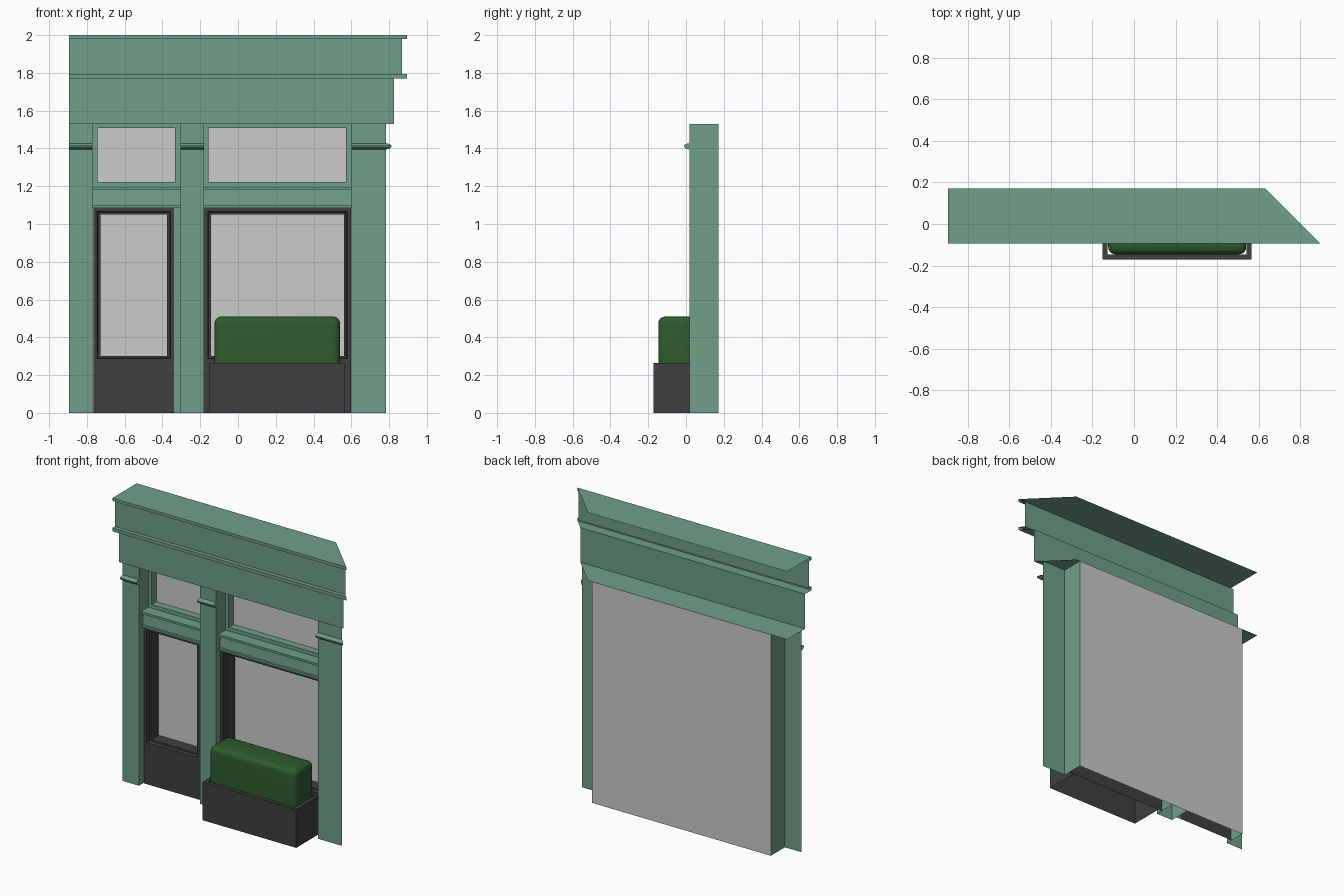
import bpy, bmesh

if "Cube" in bpy.data.objects:
    bpy.data.objects.remove(bpy.data.objects["Cube"])

def mat(name, rgb):
    m = bpy.data.materials.new(name)
    m.diffuse_color = (*rgb, 1)
    m.use_nodes = True
    m.node_tree.nodes["Principled BSDF"].inputs["Base Color"].default_value = m.diffuse_color
    return m

GREEN = mat("green_paint", (0.16, 0.35, 0.245))
DARK = mat("dark_paint", (0.05, 0.05, 0.05))
LEAF = mat("hedge_green", (0.026, 0.1, 0.026))
BACK = 0.172      # rear plane
FACE = 0.018      # front of the posts
DOOR = 0.065      # front of the recessed joinery
TOP = 1.53        # underside of the cornice
LEFT = -0.896

def mitre(y):
    return 0.802 - y

def add(name, verts, faces, material):
    me = bpy.data.meshes.new(name)
    me.from_pydata(verts, [], faces)
    me.update()
    ob = bpy.data.objects.new(name, me)
    bpy.context.collection.objects.link(ob)
    if material:
        me.materials.append(material)
    return ob

def skin(name, rows, material, closed=False, caps=()):
    """Bridge successive rows of points; optionally cap given rows."""
    n = len(rows[0])
    faces = []
    for r in range(len(rows) - 1):
        a, b = r * n, (r + 1) * n
        for k in range(n if closed else n - 1):
            j = (k + 1) % n
            faces.append((a + k, a + j, b + j, b + k))
    for r in caps:
        ids = [r * n + k for k in range(n)]
        faces.append(ids if r else ids[::-1])
    return add(name, [p for row in rows for p in row], faces, material)

def run(name, profile, x0, x1, material, caps=()):
    """Sweep a (y, z) profile along x; x1=None ends on the corner mitre."""
    return skin(name, [[(x0, y, z) for y, z in profile],
                       [(mitre(y) if x1 is None else x1, y, z) for y, z in profile]],
                material, caps=caps)

def frame(name, rects, material):
    """Rectangular frame from nested (x0, x1, z0, z1, y) rectangles."""
    rows = [[(a, y, c), (b, y, c), (b, y, d), (a, y, d)] for a, b, c, d, y in rects]
    return skin(name, rows, material, closed=True)

# Cornice shell, mitred at the right corner
run("cornice", [(BACK, 2.0), (-0.094, 2.0), (-0.094, 1.98), (-0.065, 1.98),
                (-0.065, 1.793), (-0.094, 1.793), (-0.094, 1.77), (-0.023, 1.77),
                (-0.023, TOP), (BACK, TOP)], LEFT, None, GREEN)

# Posts with their returns
posts = {
    "left_post": [(LEFT, FACE), (-0.77, FACE), (-0.77, BACK)],
    "middle_post": [(-0.305, BACK), (-0.305, FACE), (-0.18, FACE), (-0.18, BACK)],
    "right_post": [(0.6, BACK), (0.6, FACE), (mitre(FACE), FACE)],
}
for name, path in posts.items():
    skin(name, [[(x, y, z) for x, y in path] for z in (0, TOP)], GREEN)

# Post mouldings
bead = [(FACE, 1.427), (0.0, 1.424), (-0.01, 1.416), (-0.01, 1.408),
        (0.0, 1.398), (FACE, 1.395)]
run("left_moulding", bead, LEFT, -0.77, GREEN, caps=(1,))
run("middle_moulding", bead, -0.305, -0.18, GREEN, caps=(0, 1))
run("right_moulding", bead, 0.6, None, GREEN, caps=(0,))

# Glazing plane closing the back
run("glazing", [(BACK, TOP), (BACK, 0)], -0.77, 0.6, None)

# Two bays: (name, bay x0, bay x1, joinery x0, joinery x1)
for name, b0, b1, j0, j1 in (("door", -0.77, -0.305, -0.766, -0.338),
                             ("window", -0.18, 0.6, -0.18, 0.598)):
    # Transom frame
    frame(name + "_transom_frame", [
        (b0, b1, 1.197, TOP, 0.12),
        (b0 + 0.025, b1 - 0.028, 1.222, 1.507, 0.12),
        (b0 + 0.025, b1 - 0.028, 1.222, 1.507, BACK)], GREEN)
    # Cross beam with ledges
    run(name + "_beam", [(0.12, 1.197), (0.04, 1.197), (0.04, 1.182), (DOOR, 1.182),
                         (DOOR - 0.005, 1.10), (0.045, 1.10), (0.045, 1.086),
                         (BACK, 1.086)], b0, b1, GREEN)
    # Stepped dark frame around the glass
    w = 0.038
    frame(name + "_frame", [
        (j0, j1, 0.276, 1.086, DOOR),
        (j0 + 0.02, j1 - 0.02, 0.288, 1.066, DOOR),
        (j0 + 0.025, j1 - 0.025, 0.291, 1.061, 0.09),
        (j0 + w, j1 - w, 0.302, 1.05, 0.09),
        (j0 + w, j1 - w, 0.302, 1.05, BACK)], DARK)
    # Kick panel
    run(name + "_kick_panel", [(DOOR, 0.276), (DOOR, 0)], j0, j1, DARK)

# Green jamb strip beside the door
run("door_jamb", [(DOOR, 1.086), (DOOR, 0)], -0.338, -0.305, GREEN)

# Open planter box
def planter_row(inset, z):
    x0, x1, y = -0.152 + inset, 0.566 - inset, -BACK + inset
    return [(x0, DOOR, z), (x0, y, z), (x1, y, z), (x1, DOOR, z)]
skin("planter", [planter_row(0, 0), planter_row(0, 0.265),
                 planter_row(0.025, 0.265), planter_row(0.025, 0.2)], DARK)

# Rounded hedge
bm = bmesh.new()
bmesh.ops.create_cube(bm, size=1)
for v in bm.verts:
    v.co.x = 0.208 + v.co.x * 0.664
    v.co.y = -0.042 + v.co.y * 0.208
    v.co.z = 0.355 + v.co.z * 0.31
edges = [e for e in bm.edges if max(v.co.z for v in e.verts) > 0.4]
bmesh.ops.bevel(bm, geom=edges, offset=0.035, segments=5, profile=0.5, affect='EDGES')
hedge = add("hedge", [], [], LEAF)
bm.to_mesh(hedge.data)
bm.free()
bpy.context.view_layer.objects.active = hedge
hedge.select_set(True)
bpy.ops.object.shade_smooth_by_angle()
